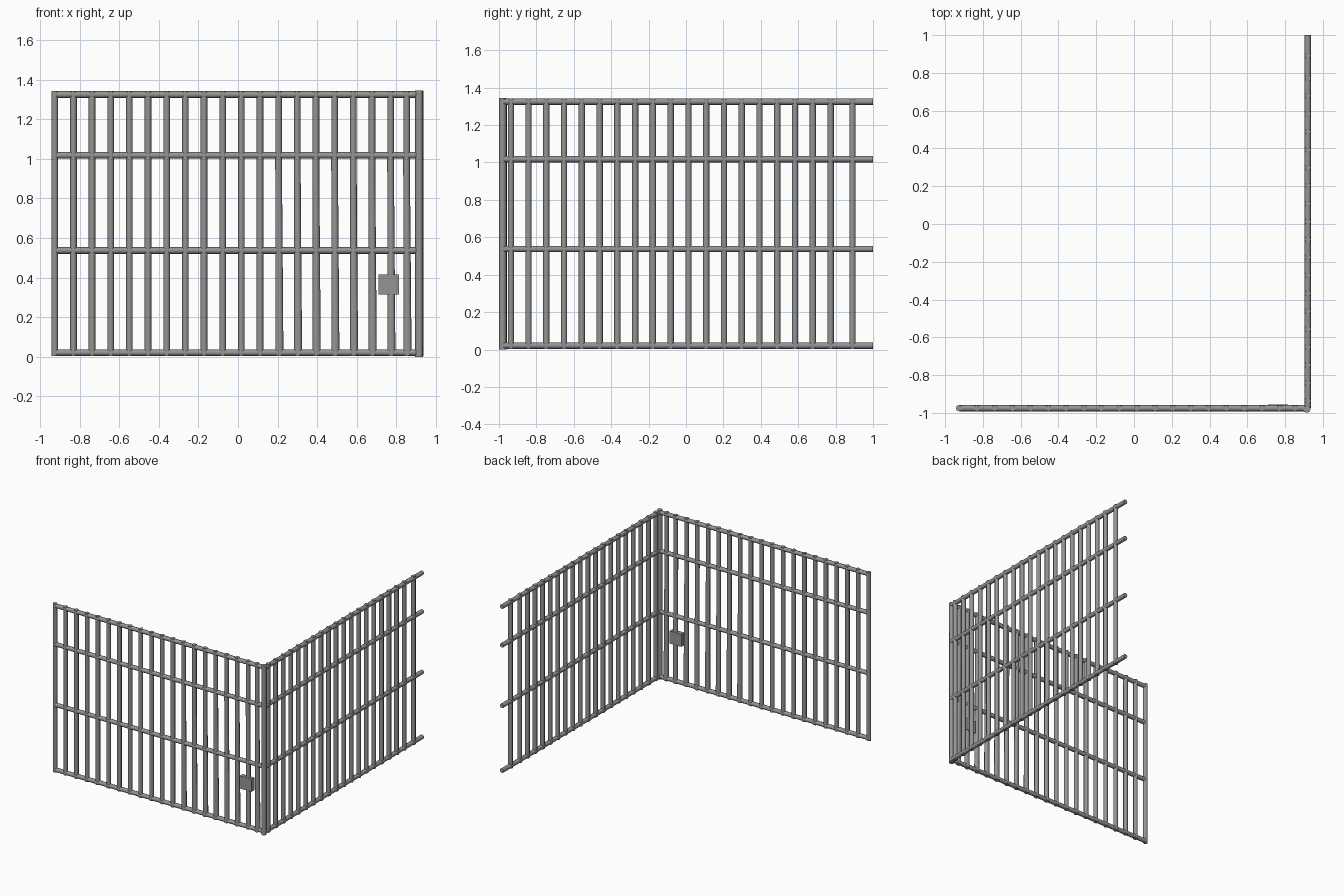
import bpy
from mathutils import Vector

if "Cube" in bpy.data.objects:
    bpy.data.objects.remove(bpy.data.objects["Cube"])

steel = bpy.data.materials.new("grey_steel")
steel.diffuse_color = (0.30, 0.30, 0.30, 1)
steel.use_nodes = True
steel.node_tree.nodes["Principled BSDF"].inputs["Base Color"].default_value = steel.diffuse_color

FRONT_Y, SIDE_X = -0.975, 0.920
TOP = 1.343
R = 0.017
RAIL_Z = (0.021, 0.537, 1.018, 1.325)


def rod(name, a, b, r=R, sides=8):
    """Round bar running between two points."""
    a, b = Vector(a), Vector(b)
    d = b - a
    bpy.ops.mesh.primitive_cylinder_add(vertices=sides, radius=r, depth=d.length,
                                        location=(a + b) / 2)
    ob = bpy.context.object
    ob.name = name
    ob.rotation_euler = d.to_track_quat('Z', 'Y').to_euler()
    ob.data.materials.append(steel)
    bpy.ops.object.shade_smooth_by_angle(angle=0.9)
    return ob


# Horizontal rails of both walls
for z in RAIL_Z:
    rod("front_rail", (-0.926, FRONT_Y, z), (SIDE_X, FRONT_Y, z))
    rod("side_rail", (SIDE_X, FRONT_Y, z), (SIDE_X, 1.0, z))

# Upright bars of the front wall
for i in range(19):
    x = -0.926 + 0.0943 * i
    rod("front_bar", (x, FRONT_Y, 0.004), (x, FRONT_Y, TOP))
rod("front_bar", (0.852, FRONT_Y, 0.004), (0.852, FRONT_Y, TOP))

# Door bars, leaning slightly beside the fixed bars
for i in range(12, 19):
    x = -0.926 + 0.0943 * i
    rod("door_bar", (x + 0.007, FRONT_Y, 0.008), (x - 0.001, FRONT_Y, 1.02))
rod("door_bar", (0.860, FRONT_Y, 0.008), (0.851, FRONT_Y, 1.02))

# Corner posts
rod("corner_post", (0.915, -0.98, 0.0), (0.915, -0.98, TOP + 0.002), 0.02)
rod("corner_side_bar", (SIDE_X, -0.936, 0.004), (SIDE_X, -0.936, TOP))

# Upright bars of the side wall
for y in [-0.842 + 0.095 * i for i in range(18)] + [0.89]:
    rod("side_bar", (SIDE_X, y, 0.004), (SIDE_X, y, TOP))

# Lock box on the door
bpy.ops.mesh.primitive_cube_add(size=1, location=(0.762, FRONT_Y, 0.365))
lock = bpy.context.object
lock.name = "lock_box"
lock.scale = (0.104, 0.037, 0.1)
lock.data.materials.append(steel)
